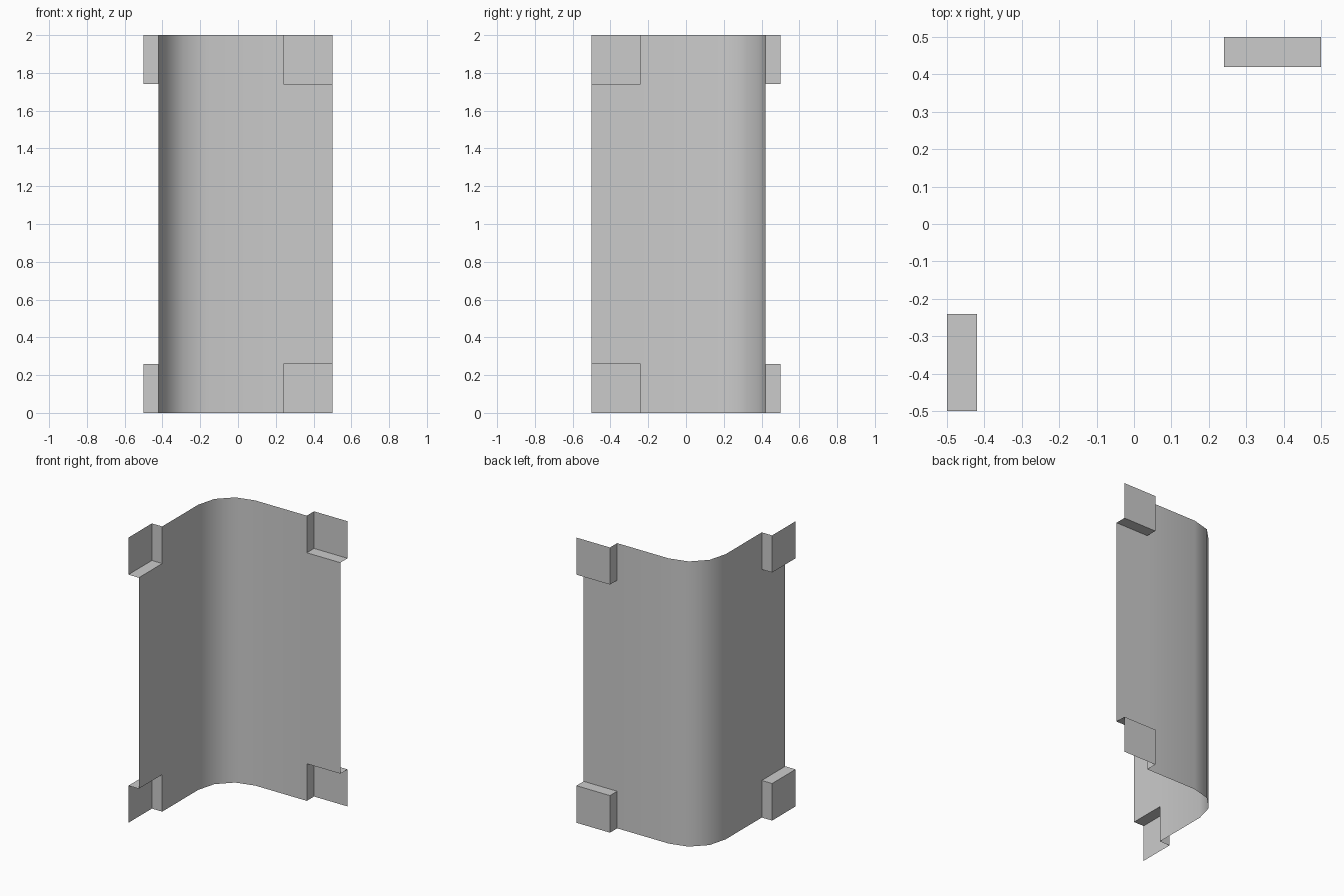
import bpy, bmesh
from math import radians, cos, sin
from mathutils import Vector

if "Cube" in bpy.data.objects:
    bpy.data.objects.remove(bpy.data.objects["Cube"])

H, S, R, D = 2.0, 0.26, 0.26, 0.08   # height, corner tab size, bend radius, tab offset
W = 0.5 - D

# Plan profile: left wing, rounded bend, rear wing
c = -W + R
profile = [(-W, -0.5), (-W, -0.5 + S)]
profile += [(c - R * cos(radians(a)), -c + R * sin(radians(a))) for a in (0, 30, 60, 90)]
profile += [(0.5 - S, W), (0.5, W)]
levels = [0, S, H - S, H]

bm = bmesh.new()


def quad(*pts):
    bm.faces.new([bm.verts.new(p) for p in pts])


last = len(profile) - 2
for i in range(last + 1):
    p, q = profile[i], profile[i + 1]
    for j in range(3):
        z0, z1 = levels[j], levels[j + 1]
        a, b = Vector((*p, z0)), Vector((*q, z0))
        e, d = Vector((*p, z1)), Vector((*q, z1))
        if i in (0, last) and j != 1:
            # Corner tab: pushed outwards, open at the sheet's outer edges
            out = Vector((-D, 0, 0)) if i == 0 else Vector((0, D, 0))
            quad(a + out, b + out, d + out, e + out)
            s, t = (b, d) if i == 0 else (a, e)
            quad(s, s + out, t + out, t)
            s, t = (e, d) if j == 0 else (a, b)
            quad(s, s + out, t + out, t)
        else:
            quad(a, b, d, e)

bmesh.ops.remove_doubles(bm, verts=bm.verts, dist=1e-4)
bmesh.ops.recalc_face_normals(bm, faces=bm.faces)
mesh = bpy.data.meshes.new("curved_panel")
bm.to_mesh(mesh)
bm.free()
panel = bpy.data.objects.new("curved_panel", mesh)
bpy.context.collection.objects.link(panel)

# Smooth bend, crisp tabs
bpy.context.view_layer.objects.active = panel
panel.select_set(True)
bpy.ops.object.shade_smooth_by_angle(angle=radians(40))
